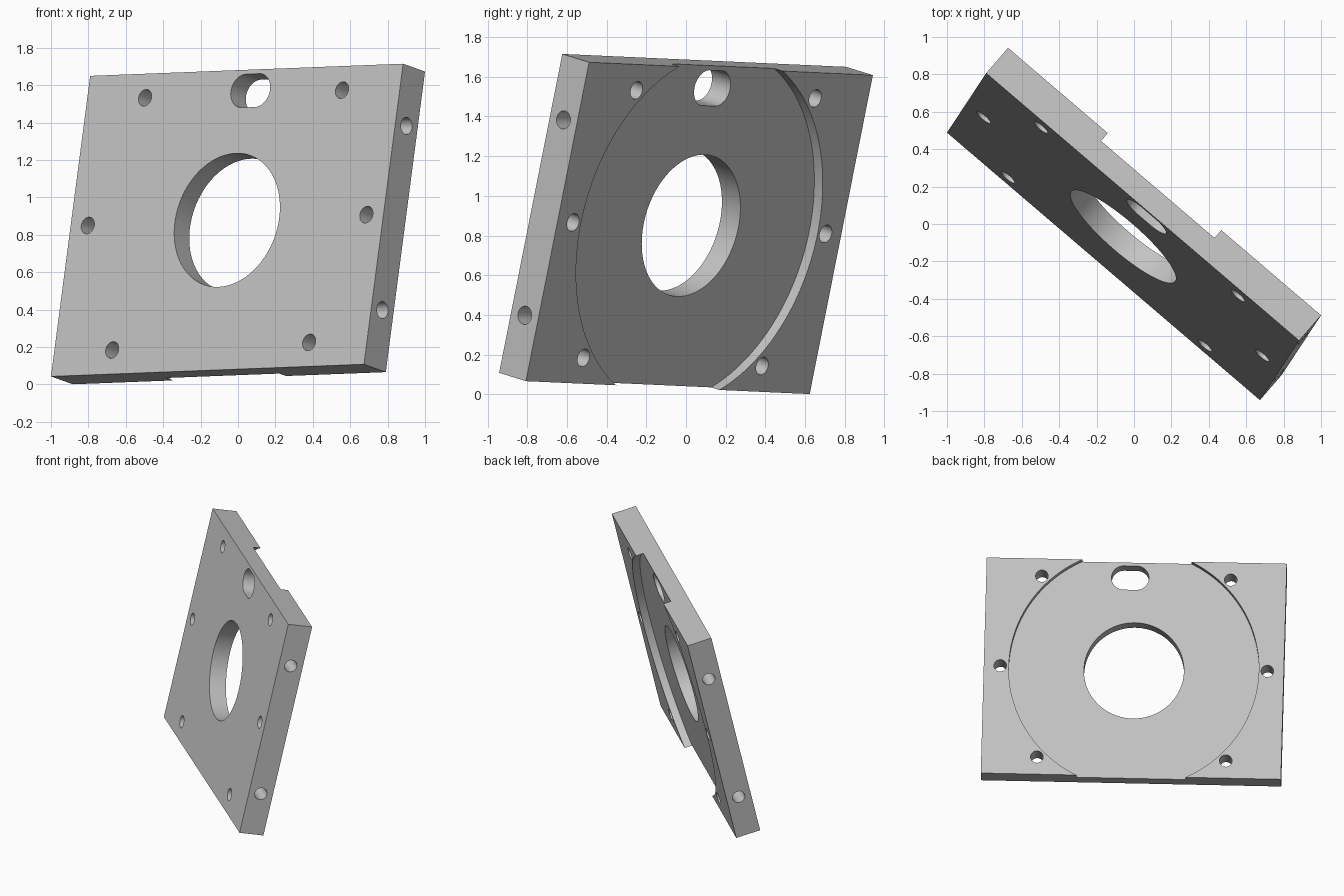
import bpy, bmesh, math
from mathutils import Matrix, Vector

default = bpy.data.objects.get("Cube")
if default:
    bpy.data.objects.remove(default, do_unlink=True)

UNIT = 0.1835                       # plate is 12 x 1 x 9 of these
W, T, H = 12 * UNIT, UNIT, 9 * UNIT
RECESS = 0.057

grey = bpy.data.materials.new("plain grey")
grey.use_nodes = True
colour = (0.55, 0.55, 0.55, 1)
grey.diffuse_color = colour
grey.node_tree.nodes["Principled BSDF"].inputs["Base Color"].default_value = colour


def make_object(name, bm):
    mesh = bpy.data.meshes.new(name)
    bmesh.ops.recalc_face_normals(bm, faces=bm.faces)
    bm.to_mesh(mesh)
    bm.free()
    mesh.materials.append(grey)
    ob = bpy.data.objects.new(name, mesh)
    bpy.context.collection.objects.link(ob)
    return ob


def prism(x, z, radius, y0, y1, half=0, sides=64):
    """Round or slotted cutter running through the thickness."""
    bm = bmesh.new()
    ring = []
    for i in range(sides):
        a = math.tau * (i + 0.5) / sides
        shift = math.copysign(half, math.cos(a))
        ring.append(bm.verts.new((x + shift + radius * math.cos(a), y0,
                                  z + radius * math.sin(a))))
    face = bm.faces.new(ring)
    top = bmesh.ops.extrude_face_region(bm, geom=[face])["geom"]
    bmesh.ops.translate(bm, vec=(0, y1 - y0, 0),
                        verts=[g for g in top if isinstance(g, bmesh.types.BMVert)])
    return bm


# Plate blank
bm = bmesh.new()
bmesh.ops.create_cube(bm, size=1, matrix=Matrix.Diagonal((W, T, H, 1)))
plate = make_object("mounting_plate", bm)

# Shallow round recess in the back, centre bore and slot
cutters = [prism(0, 0, 5 * UNIT, T / 2 - RECESS, T, sides=128),
           prism(0, 0, 2 * UNIT, -T, T, sides=96),
           prism(0.046, 0.71, UNIT / 2, -T, T, half=UNIT / 4)]

# Six bolt holes on a circle
for deg in (0, 45, 135, 180, 225, 315):
    a = math.radians(deg)
    cutters.append(prism(0.98 * math.cos(a), 0.98 * math.sin(a),
                         UNIT / 4, -T, T, sides=32))

# Blind holes in both side edges
for side in (-1, 1):
    for z in (-0.506, 0.506):
        hole = prism(0, 0, UNIT / 4, -0.23, 0.23, sides=32)
        bmesh.ops.rotate(hole, verts=hole.verts,
                         matrix=Matrix.Rotation(math.pi / 2, 3, "Z"))
        bmesh.ops.translate(hole, verts=hole.verts, vec=(side * W / 2, 0, z))
        cutters.append(hole)

# Cut everything, then bake the result
helpers = []
for i, bm in enumerate(cutters):
    cutter = make_object(f"cutter_{i}", bm)
    cutter.hide_render = True
    helpers.append(cutter)
    mod = plate.modifiers.new(f"cut_{i}", "BOOLEAN")
    mod.operation, mod.solver, mod.object = "DIFFERENCE", "EXACT", cutter
graph = bpy.context.evaluated_depsgraph_get()
baked = bpy.data.meshes.new_from_object(plate.evaluated_get(graph))
plate.modifiers.clear()
plate.data = baked
for cutter in helpers:
    bpy.data.objects.remove(cutter, do_unlink=True)
baked.materials.clear()
baked.materials.append(grey)
for poly in baked.polygons:
    poly.material_index = 0

# Smooth bores with sharp rims
bpy.ops.object.select_all(action="DESELECT")
plate.select_set(True)
bpy.context.view_layer.objects.active = plate
bpy.ops.object.shade_smooth_by_angle(angle=math.radians(30))

# Tilt the plate into place
along = Vector((0.7598, -0.6494, 0.0295)).normalized()
up = Vector((0.1259, 0.1936, 0.973))
back = up.cross(along).normalized()
up = along.cross(back)
pose = Matrix((along, back, up)).transposed().to_4x4()
pose.translation = (0, 0, 0.858)
plate.matrix_world = pose
